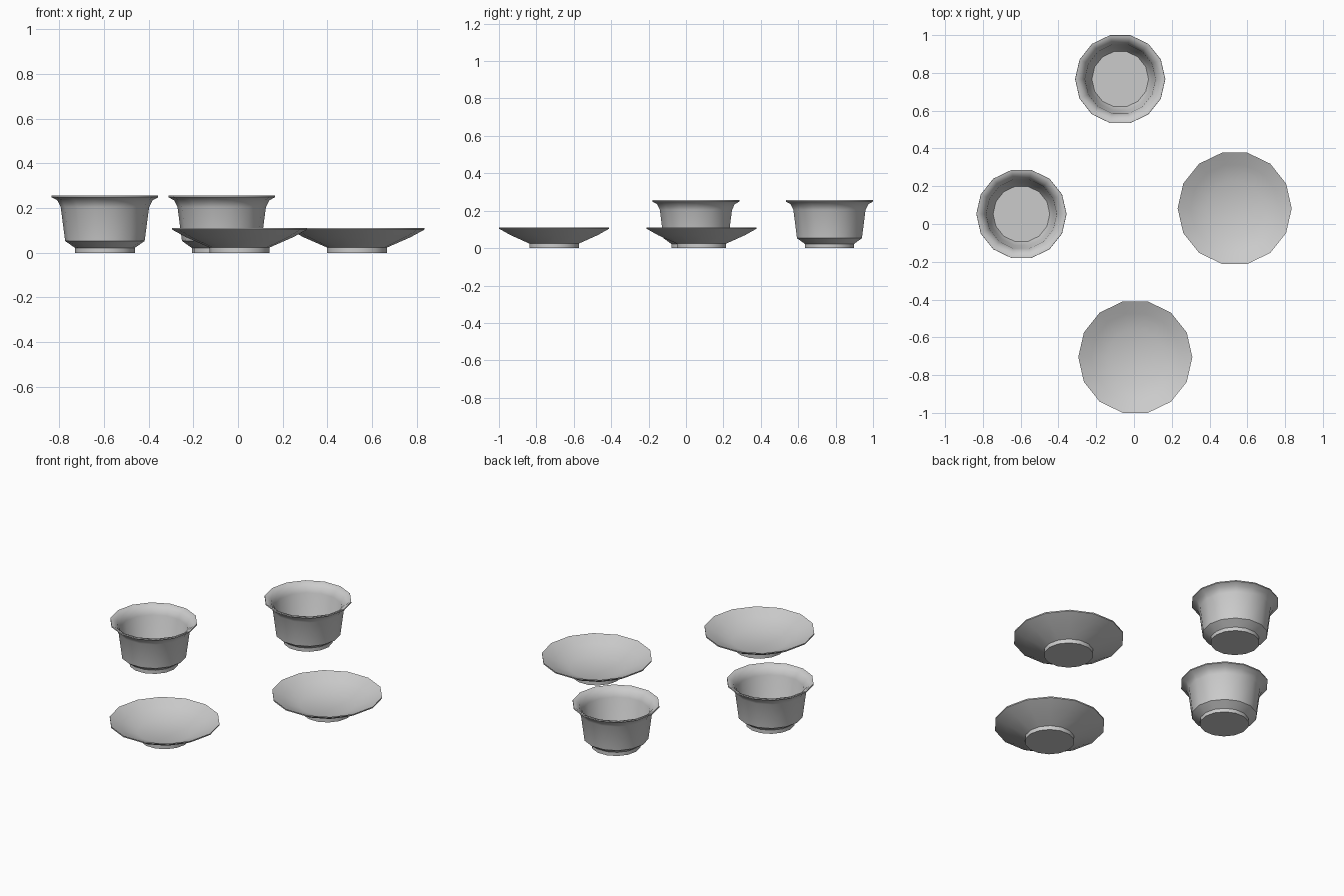
import bpy, bmesh
from math import cos, sin, tau

if "Cube" in bpy.data.objects:
    bpy.data.objects.remove(bpy.data.objects["Cube"])

SIDES = 14

# (radius, height) from the underside centre, round the rim, to the inner floor
BOWL = [(0.134, 0), (0.134, 0.022), (0.178, 0.053), (0.198, 0.205), (0.213, 0.235),
        (0.239, 0.249), (0.238, 0.256), (0.226, 0.254), (0.203, 0.237),
        (0.187, 0.205), (0.170, 0.070), (0.150, 0.038)]
PLATE = [(0.135, 0), (0.135, 0.024), (0.240, 0.070), (0.302, 0.104), (0.302, 0.111),
         (0.235, 0.079), (0.150, 0.044)]


def lathe(name, profile, x, y):
    """Spin a profile into a closed faceted vessel."""
    bm = bmesh.new()
    rings = [[bm.verts.new((r * cos(tau * i / SIDES), r * sin(tau * i / SIDES), z))
              for i in range(SIDES)] for r, z in profile]
    for a, b in zip(rings, rings[1:]):
        for i in range(SIDES):
            j = (i + 1) % SIDES
            bm.faces.new((a[i], a[j], b[j], b[i]))
    bm.faces.new(rings[0][::-1])   # underside of the foot
    bm.faces.new(rings[-1])        # inner floor
    mesh = bpy.data.meshes.new(name)
    bm.to_mesh(mesh)
    bm.free()
    obj = bpy.data.objects.new(name, mesh)
    obj.location = (x, y, 0)
    bpy.context.collection.objects.link(obj)
    bpy.ops.object.select_all(action='DESELECT')
    obj.select_set(True)
    bpy.context.view_layer.objects.active = obj
    bpy.ops.object.shade_smooth_by_angle(angle=0.7)


# Two deep bowls
lathe("bowl_left", BOWL, -0.596, 0.053)
lathe("bowl_back", BOWL, -0.073, 0.767)
# Two shallow plates
lathe("plate_front", PLATE, 0.007, -0.705)
lathe("plate_right", PLATE, 0.533, 0.083)
